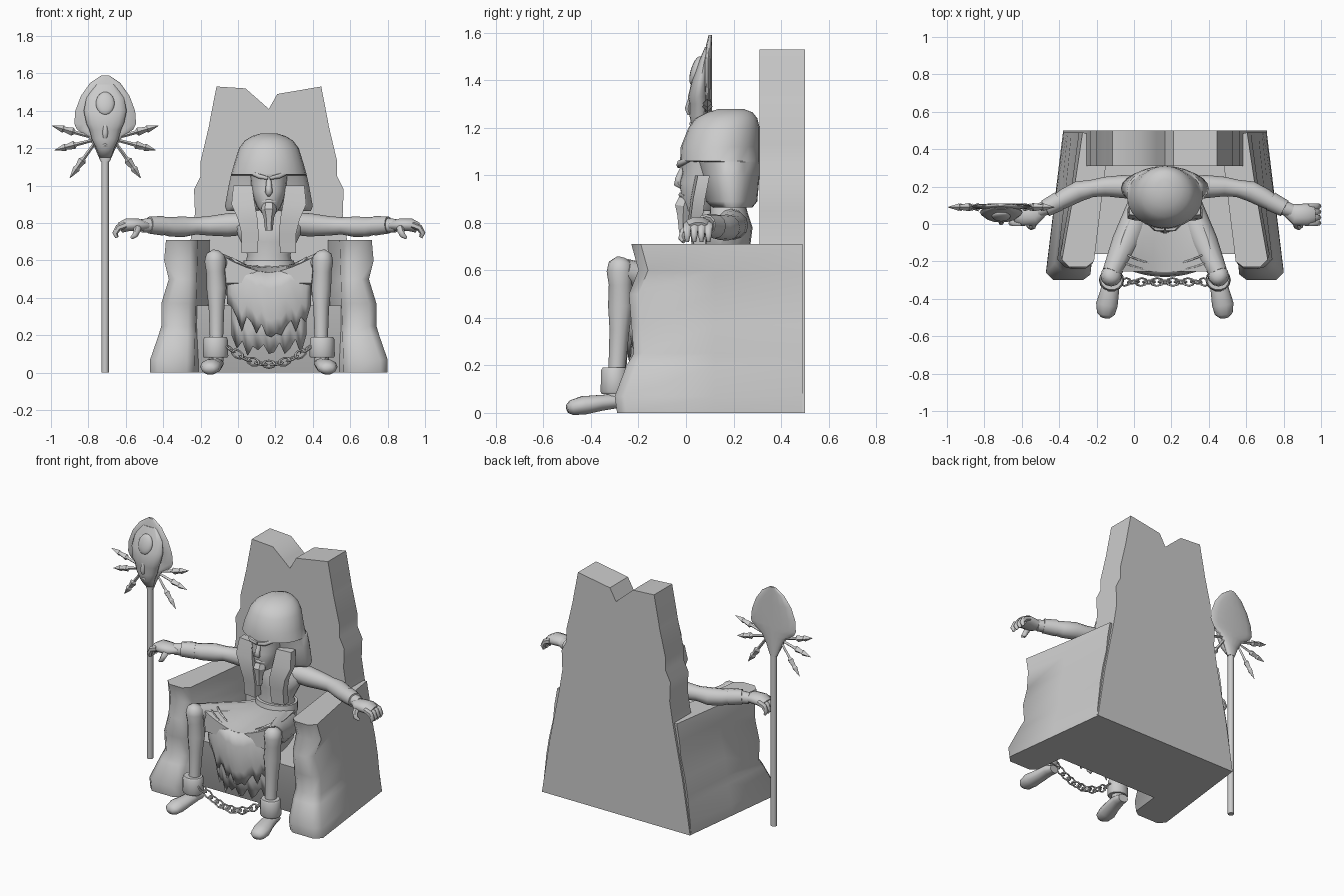
import bpy, bmesh, math
from mathutils import Vector

if "Cube" in bpy.data.objects:
    bpy.data.objects.remove(bpy.data.objects["Cube"], do_unlink=True)

CX = 0.165   # centre line of throne and figure
SX = -0.71   # staff position
SY = 0.09

stone = bpy.data.materials.new("stone_grey")
stone.use_nodes = True
GREY = (0.6, 0.6, 0.6, 1)
stone.diffuse_color = GREY
for node in stone.node_tree.nodes:
    if node.type == 'BSDF_PRINCIPLED':
        node.inputs["Base Color"].default_value = GREY


def finish(ob, angle=50):
    me = ob.data
    me.materials.clear()
    me.materials.append(stone)
    me.shade_smooth()
    me.set_sharp_from_angle(angle=math.radians(angle))
    return ob


def build(name, verts, faces, angle=50):
    me = bpy.data.meshes.new(name)
    me.from_pydata([tuple(v) for v in verts], [], faces)
    bm = bmesh.new()
    bm.from_mesh(me)
    bmesh.ops.recalc_face_normals(bm, faces=bm.faces)
    bm.to_mesh(me)
    bm.free()
    ob = bpy.data.objects.new(name, me)
    bpy.context.collection.objects.link(ob)
    return finish(ob, angle)


def loft(name, rings, angle=50):
    """Skin a stack of equal rings and cap both ends."""
    n = len(rings[0])
    verts = [p for r in rings for p in r]
    faces = [(i * n + j, i * n + (j + 1) % n, (i + 1) * n + (j + 1) % n, (i + 1) * n + j)
             for i in range(len(rings) - 1) for j in range(n)]
    faces += [tuple(range(n)), tuple(range(len(verts) - n, len(verts)))]
    return build(name, verts, faces, angle)


def tube(name, path, n=10, flat=1.0, angle=60):
    """Round limb along points (x, y, z, radius); flat scales the second axis."""
    pts = [Vector(p[:3]) for p in path]
    run = pts[-1] - pts[0]
    ref = Vector((0, 1, 0)) if abs(run.z) > 0.7 * run.length else Vector((0, 0, 1))
    rings = []
    for i, p in enumerate(pts):
        t = (pts[min(i + 1, len(pts) - 1)] - pts[max(i - 1, 0)]).normalized()
        side = t.cross(ref).normalized()
        up = side.cross(t)
        r = path[i][3]
        rings.append([p + side * r * math.cos(a) + up * r * flat * math.sin(a)
                      for a in (2 * math.pi * k / n for k in range(n))])
    return loft(name, rings, angle)


def stack(name, cx, levels, n=20, angle=50):
    """Upright body from levels (z, half width, front y, back y)."""
    rings = []
    for z, w, yf, yb in levels:
        rings.append([(cx + w * math.cos(a), (yf + yb) / 2 + (yb - yf) / 2 * math.sin(a), z)
                      for a in (2 * math.pi * k / n for k in range(n))])
    return loft(name, rings, angle)


def ball(name, loc, scale, rot=0):
    bpy.ops.mesh.primitive_uv_sphere_add(segments=16, ring_count=10, location=loc, rotation=(rot, 0, 0))
    ob = bpy.context.object
    ob.name = name
    ob.scale = scale
    return finish(ob)


def mirrored(s, path):
    return [(CX + s * p[0],) + tuple(p[1:]) for p in path]


# Throne back with a broken, notched top
half = [(.545, 0), (.49, .35), (.42, .7), (.395, .85), (.4, .98), (.365, 1.05), (.365, 1.13),
        (.32, 1.32), (.315, 1.35), (.28, 1.53)]
outline = [(CX + x, z) for x, z in half]
outline += [(.21, 1.49), (CX, 1.41), (.12, 1.45), (.04, 1.52)]
outline += [(CX - x, z) for x, z in reversed(half)]
loft("throne_back", [[(x, y, z) for x, z in outline] for y in (.31, .5)], 40)

# Seat with an undercut front
loft("throne_seat", [[(CX - .4, y, z), (CX + .4, y, z), (CX + .4, .4, z), (CX - .4, .4, z)]
                     for y, z in ((-.06, 0), (-.13, .2), (-.16, .36))], 30)

# Splayed armrests: z, outer front, outer back, front y
arm_levels = [(0, .635, .545, -.29), (.07, .635, .54, -.3), (.2, .59, .525, -.25),
              (.25, .575, .52, -.22), (.37, .575, .5, -.23), (.5, .535, .47, -.24),
              (.6, .56, .46, -.2), (.71, .55, .44, -.23)]
for s, side in ((-1, "right"), (1, "left")):
    rings = []
    for z, of, ob_, yf in arm_levels:
        inner = .4 - .03 * z
        ring = [(inner - .08, .45, z), (inner, yf + .03, z), (inner + .04, yf, z),
                (of - .04, yf, z), (of, yf + .04, z), ((of + ob_) / 2, .12, z), (ob_, .49, z)]
        rings.append(mirrored(s, ring))
    loft(side + "_armrest", rings, 55)

# Torso and waistband
stack("torso", CX, [(.4, .13, .07, .27), (.56, .13, .08, .27), (.63, .115, .09, .25), (.7, .15, .08, .27),
                    (.78, .19, .08, .28), (.84, .14, .1, .26), (.92, .07, .1, .24)])
stack("waistband", CX, [(.545, .14, .055, .28), (.6, .135, .065, .28)])

# Headcloth, face and beard
stack("headcloth", CX, [(.865, .225, .11, .28), (.89, .235, .08, .3), (1.0, .215, .06, .31),
                        (1.055, .203, .04, .31), (1.06, .202, -.025, .31), (1.12, .185, -.022, .31),
                        (1.2, .16, .01, .31), (1.24, .13, .04, .3), (1.265, .09, .09, .28),
                        (1.28, .04, .14, .24)], 24)
stack("face", CX, [(.85, .035, -.01, .12), (.89, .065, -.018, .14), (.93, .08, -.022, .16),
                   (.97, .09, -.026, .16), (1.01, .095, -.015, .16), (1.06, .1, -.025, .16)])
tube("nose", [(CX, -.01, 1.04, .012), (CX, -.03, .985, .018), (CX, -.035, .965, .02), (CX, -.015, .95, .012)], 6)
tube("lips", [(CX - .035, -.005, .915, .006), (CX, -.022, .918, .01), (CX + .035, -.005, .915, .006)], 6)
tube("beard", [(CX, 0, .9, .035), (CX, -.01, .87, .042), (CX, -.012, .83, .028), (CX, -.012, .76, .02)], 6, angle=30)

for s, side in ((-1, "right"), (1, "left")):
    # Brow and hanging headcloth strip
    tube(side + "_brow", mirrored(s, [(.005, -.03, 1.04, .01), (.05, -.026, 1.05, .014), (.1, .02, 1.07, .01)]), 6)
    loft(side + "_headcloth_strip",
         [mirrored(s, [(a, yf, z), (b, yf + .01, z), (b, yf + .06, z), (a, yf + .06, z)])
          for z, a, b, yf in ((1.0, .09, .19, .04), (.9, .075, .2, .02), (.82, .06, .165, .01),
                              (.74, .055, .145, .02), (.64, .06, .145, .03))], 40)

    # Outstretched arm with cuff and curled hand
    tube(side + "_arm", mirrored(s, [(.1, .19, .8, .06), (.22, .2, .79, .062), (.32, .2, .785, .052),
                                     (.39, .19, .785, .046), (.46, .175, .78, .055), (.53, .14, .78, .052),
                                     (.6, .1, .79, .042), (.68, .07, .785, .036)]), 12)
    tube(side + "_cuff", mirrored(s, [(.565, .122, .785, .052), (.64, .083, .79, .046)]), 12)
    tube(side + "_hand", mirrored(s, [(.655, .075, .785, .036), (.7, .05, .79, .058),
                                      (.76, .05, .79, .06), (.795, .052, .775, .05)]), 10, .6)
    for k in range(4):
        y = .005 + .03 * k
        tube(side + "_finger", mirrored(s, [(.765, y, .79, .018), (.805, y, .775, .018),
                                            (.822, y, .745, .015), (.812, y, .722, .009)]), 6)
    tube(side + "_thumb", mirrored(s, [(.7, .02, .785, .02), (.705, -.01, .76, .019),
                                       (.715, -.018, .735, .015), (.735, -.01, .72, .008)]), 6)

    # Leg, shackle and foot
    tube(side + "_thigh", mirrored(s, [(.12, .1, .49, .08), (.21, -.1, .54, .075), (.285, -.26, .6, .05)]), 12)
    tube(side + "_shin", mirrored(s, [(.28, -.27, .65, .025), (.285, -.275, .63, .05), (.287, -.277, .595, .057),
                                      (.285, -.275, .54, .05), (.28, -.275, .45, .053), (.28, -.28, .35, .042),
                                      (.28, -.29, .2, .036), (.282, -.295, .06, .04)]), 12)
    tube(side + "_shackle", mirrored(s, [(.285, -.3, .08, .062), (.285, -.3, .09, .068),
                                         (.285, -.3, .18, .065), (.285, -.3, .19, .058)]), 14, .9, 40)
    tube(side + "_foot", mirrored(s, [(.28, -.24, .04, .035), (.285, -.29, .05, .045), (.295, -.36, .042, .05),
                                      (.31, -.43, .032, .058), (.315, -.48, .022, .048),
                                      (.318, -.5, .016, .025)]), 10, .7)

# Skirt over the lap: y, half width, edge z, middle z, underside z
rings = []
for y, w, ze, zm, zb in ((.16, .14, .56, .57, .38), (.05, .18, .58, .57, .38), (-.08, .23, .61, .56, .4),
                         (-.18, .255, .63, .545, .44), (-.255, .24, .62, .535, .48)):
    top = [(CX + w * t / 4, y, zm + (ze - zm) * abs(t / 4) ** 1.6) for t in range(-4, 5)]
    rings.append(top + [(CX + w * .95, y, zb), (CX - w * .95, y, zb)])
loft("skirt_lap", rings, 60)


def drape(name, width, y0, hem):
    """Hanging cloth with a torn lower edge."""
    n, rows, verts = len(hem), 5, []
    for r in range(rows):
        f = r / (rows - 1)
        for k, low in enumerate(hem):
            t = 2 * k / (n - 1) - 1
            z = .535 + .085 * abs(t) ** 1.6
            verts.append((CX + width * t, y0 + .05 * t * t - .025 * math.sin(f * 3), z + (low - z) * f))
    faces = [(r * n + k, r * n + k + 1, r * n + n + k + 1, r * n + n + k)
             for r in range(rows - 1) for k in range(n - 1)]
    ob = build(name, verts, faces, 60)
    ob.modifiers.new("thickness", 'SOLIDIFY').thickness = .008


drape("skirt_front", .225, -.258, [.37, .35, .3, .22, .3, .27, .21, .26, .2, .19, .21, .2, .25, .28, .22, .3, .27, .36])
drape("skirt_under", .2, -.22, [.2, .13, .17, .09, .14, .12, .15, .1, .11, .16, .1, .13, .18, .1, .2])

# Chain between the shackles
LINKS = 11
for i in range(LINKS):
    u = 2 * i / (LINKS - 1) - 1
    bpy.ops.mesh.primitive_torus_add(major_segments=8, minor_segments=5, major_radius=.024, minor_radius=.006,
                                     location=(CX + .21 * u, -.31, .045 + .085 * u * u),
                                     rotation=(math.radians(70 if i % 2 else 15), -math.atan(.8 * u), 0))
    link = bpy.context.object
    link.name = "chain_link"
    link.scale = (1.35, .9, 1)
    finish(link, 40)

# Staff: rod, flat hood, mask and gem
tube("staff_rod", [(SX, SY, 0, .02), (SX, SY, 1.2, .02)], 10)
stack("staff_hood", SX, [(1.13, .025, .07, .11), (1.2, .055, .07, .11), (1.26, .09, .07, .11),
                         (1.3, .15, .08, .11), (1.33, .165, .08, .11), (1.4, .16, .075, .11),
                         (1.48, .13, .075, .11), (1.55, .08, .085, .11), (1.59, .02, .095, .11)], 16, 60)
stack("staff_mask", SX, [(1.15, .03, .06, .1), (1.2, .048, .025, .1), (1.25, .072, .015, .1), (1.3, .085, .015, .1),
                         (1.33, .1, .008, .1), (1.4, .115, .025, .1), (1.47, .1, .05, .1), (1.54, .05, .08, .1)], 16, 60)
tube("staff_nose", [(SX, .02, 1.33, .01), (SX, .008, 1.28, .015), (SX, .015, 1.255, .01)], 6)
tube("staff_lips", [(SX - .022, .035, 1.215, .005), (SX, .022, 1.217, .009), (SX + .022, .035, 1.215, .005)], 6)
ball("staff_gem", (SX, .042, 1.44), (.05, .022, .064), -.3)

# Blades fanning from the staff head
for s in (-1, 1):
    for dx, z in ((.285, 1.32), (.27, 1.19), (.19, 1.04)):
        a, b = Vector((SX + s * .04, SY, 1.25)), Vector((SX + s * dx, SY, z))
        spots = [(0, .008), (.5, .01), (.55, .022), (.72, .014), (.76, .02), (1, .001)]
        tube("staff_blade", [tuple(a.lerp(b, f)) + (r,) for f, r in spots], 4, angle=25)
